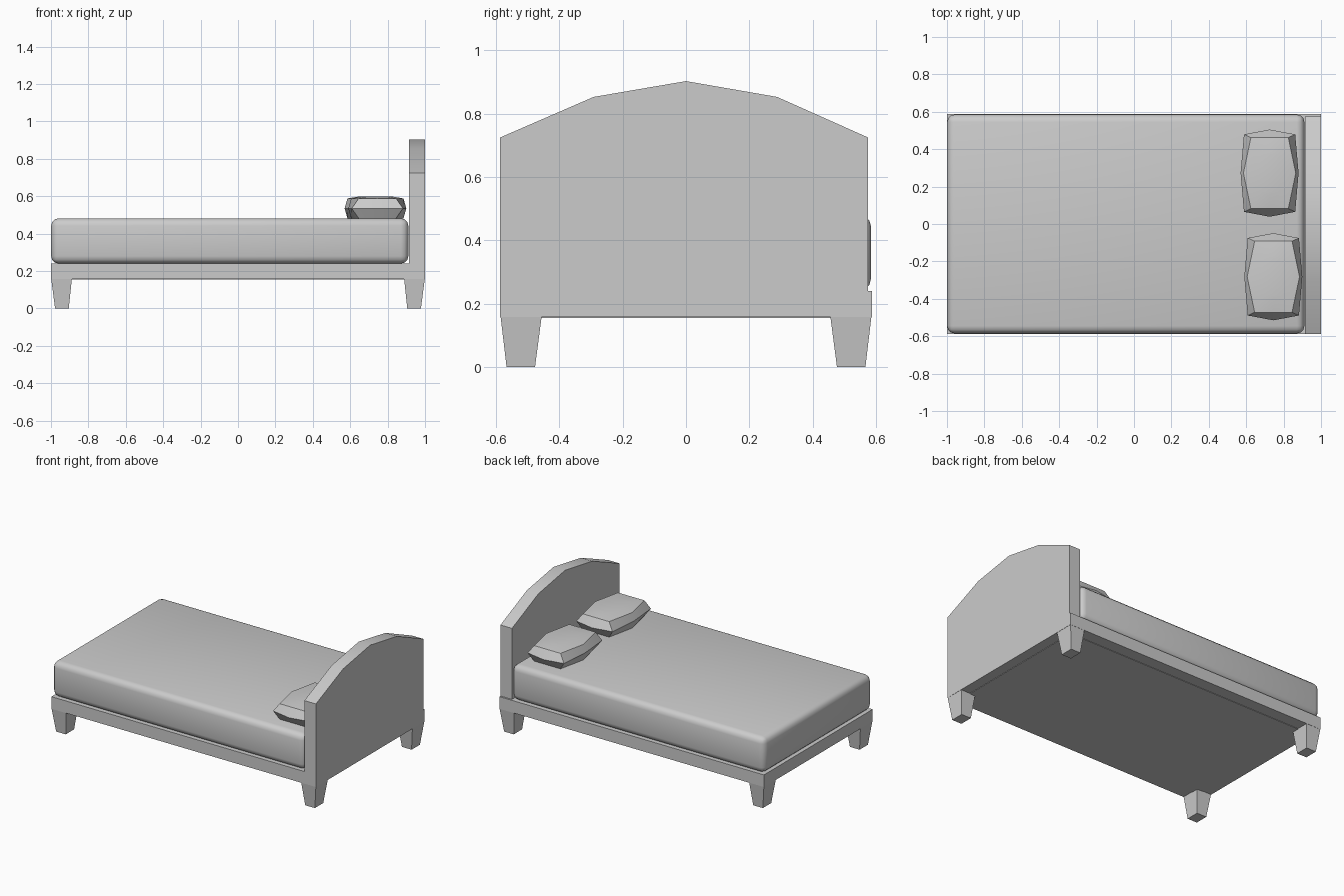
import bpy, bmesh, math

if "Cube" in bpy.data.objects:
    bpy.data.objects.remove(bpy.data.objects["Cube"])


def make_object(name, bm, angle=35):
    bmesh.ops.recalc_face_normals(bm, faces=bm.faces)
    mesh = bpy.data.meshes.new(name)
    bm.to_mesh(mesh)
    bm.free()
    obj = bpy.data.objects.new(name, mesh)
    bpy.context.collection.objects.link(obj)
    bpy.ops.object.select_all(action='DESELECT')
    obj.select_set(True)
    bpy.context.view_layer.objects.active = obj
    bpy.ops.object.shade_smooth_by_angle(angle=math.radians(angle))
    return obj


def loft(name, rings, angle=35):
    """Skin a stack of equal-length point rings and cap both ends."""
    bm = bmesh.new()
    loops = [[bm.verts.new(p) for p in ring] for ring in rings]
    n = len(loops[0])
    for a, b in zip(loops, loops[1:]):
        for i in range(n):
            j = (i + 1) % n
            bm.faces.new((a[i], a[j], b[j], b[i]))
    for cap in (loops[0], loops[-1]):
        bm.faces.new(cap)
    return make_object(name, bm, angle)


def rect(x0, x1, y0, y1, z):
    return [(x0, y0, z), (x1, y0, z), (x1, y1, z), (x0, y1, z)]


# Bed frame slab, with a shallow panel underneath
loft("bed_frame", [rect(-1, 1, -0.587, 0.587, 0.157), rect(-1, 1, -0.587, 0.587, 0.24)])
loft("underside_panel", [rect(-0.93, 0.93, -0.505, 0.505, 0.154),
                         rect(-0.93, 0.93, -0.505, 0.505, 0.17)])

# Tapered legs at the four corners
for sx, end in ((-1, "foot"), (1, "head")):
    for sy, side in ((-1, "front"), (1, "back")):
        def section(inner_x, outer_x, inner_y, outer_y, z):
            return rect(sx * inner_x, sx * outer_x, sy * inner_y, sy * outer_y, z)
        loft(f"{end}_{side}_leg", [section(0.905, 0.978, 0.477, 0.567, 0),
                                   section(0.888, 0.999, 0.456, 0.586, 0.16)])

# Headboard with a five-point arched top
profile = [(-0.587, 0.157), (0.575, 0.157), (0.575, 0.725), (0.288, 0.853),
           (0, 0.903), (-0.292, 0.853), (-0.587, 0.725)]
loft("headboard", [[(x, y, z) for y, z in profile] for x in (0.913, 1.0)])

# Mattress with rounded edges
bm = bmesh.new()
bmesh.ops.create_cube(bm, size=1)
for v in bm.verts:
    v.co = (v.co.x * 1.91 - 0.044, v.co.y * 1.17, v.co.z * 0.242 + 0.361)
bmesh.ops.bevel(bm, geom=bm.edges[:], offset=0.04, segments=3, profile=0.5,
                affect='EDGES')
make_object("mattress", bm, 60)


# Pillows: coarse cushions with a wide middle ring
def ring(cx, cy, z, mid_x, corner_x, corner_y, end_y):
    pts = [(mid_x, 0), (corner_x, corner_y), (0, end_y), (-corner_x, corner_y),
           (-mid_x, 0), (-corner_x, -corner_y), (0, -end_y), (corner_x, -corner_y)]
    return [(cx + x, cy + y, z) for x, y in pts]


for name, cx, cy in (("back_pillow", 0.725, 0.272), ("front_pillow", 0.745, -0.282)):
    zc = 0.535
    rings = [ring(cx, cy, zc + s * h, *size) for s, h, size in (
        (-1, 0.064, (0.075, 0.05, 0.10, 0.11)),
        (-1, 0.053, (0.14, 0.10, 0.19, 0.19)),
        (1, 0, (0.155, 0.137, 0.207, 0.233)),
        (1, 0.053, (0.14, 0.10, 0.19, 0.19)),
        (1, 0.064, (0.075, 0.05, 0.10, 0.11)))]
    loft(name, rings, 50)
